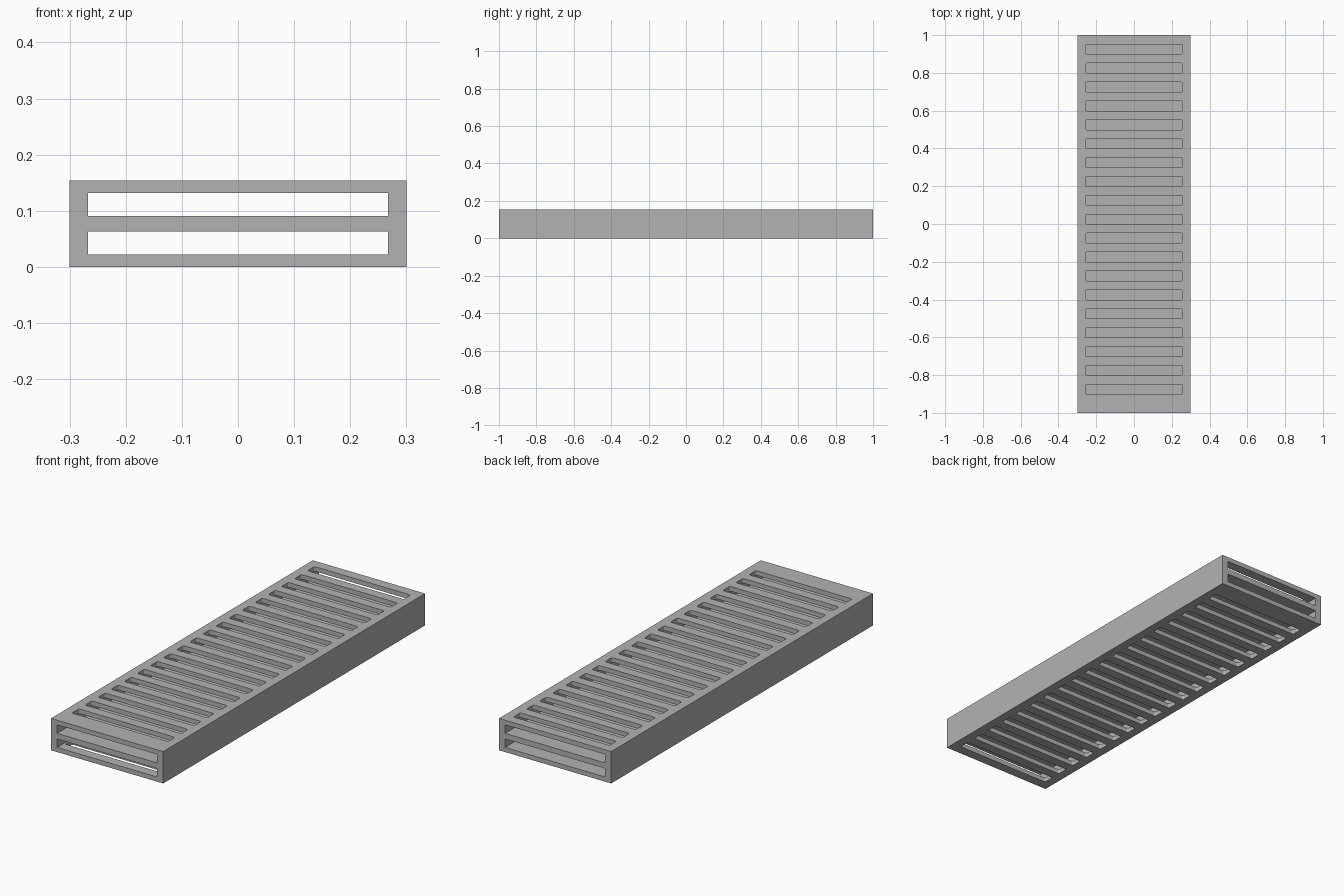
import bpy, bmesh
from mathutils import Matrix, Vector

cube = bpy.data.objects.get("Cube")
if cube:
    bpy.data.objects.remove(cube, do_unlink=True)

HALF_W, HEIGHT = 0.30, 0.154          # body half width and height
WALL = 0.0225                         # top and bottom plate thickness
CHANNEL_HALF, CHANNEL_H = 0.267, 0.041
SLOT_HALF, SLOT_W, ROUND = 0.257, 0.053, 0.008
PITCH, COUNT, SHIFT = 0.10, 19, 0.025

grey = bpy.data.materials.new("grey")
grey.use_nodes = True
colour = (0.45, 0.45, 0.45, 1)
grey.diffuse_color = colour
grey.node_tree.nodes["Principled BSDF"].inputs["Base Color"].default_value = colour


def add_box(bm, centre, size, corner=0):
    """Add a box, optionally with rounded upright corners."""
    verts = bmesh.ops.create_cube(
        bm, size=1, matrix=Matrix.Translation(centre) @ Matrix.Diagonal((*size, 1)))["verts"]
    if corner:
        edges = {e for v in verts for e in v.link_edges
                 if abs(e.verts[0].co.z - e.verts[1].co.z) > 0.001}
        bmesh.ops.bevel(bm, geom=list(edges), offset=corner, segments=4,
                        affect='EDGES', profile=0.5)


def make_object(name, bm):
    mesh = bpy.data.meshes.new(name)
    bm.to_mesh(mesh)
    bm.free()
    mesh.materials.append(grey)
    obj = bpy.data.objects.new(name, mesh)
    bpy.context.collection.objects.link(obj)
    return obj


# Solid block
bm = bmesh.new()
add_box(bm, Vector((0, 0, HEIGHT / 2)), (2 * HALF_W, 2, HEIGHT))
body = make_object("slotted_body", bm)

# Two channels running the full length
bm = bmesh.new()
for z in (WALL + CHANNEL_H / 2, HEIGHT - WALL - CHANNEL_H / 2):
    add_box(bm, Vector((0, 0, z)), (2 * CHANNEL_HALF, 2.2, CHANNEL_H))
channels = make_object("channel_cutter", bm)

# Cross slots through the top and bottom plates, staggered by half a pitch
bm = bmesh.new()
for z, shift in ((HEIGHT, SHIFT), (0, -SHIFT)):
    for i in range(COUNT):
        y = (i - (COUNT - 1) / 2) * PITCH + shift
        add_box(bm, Vector((0, y, z)), (2 * SLOT_HALF, SLOT_W, 2 * WALL + 0.02), ROUND)
slots = make_object("slot_cutter", bm)

# Cut, bake the result and drop the cutters
for cutter in (channels, slots):
    cutter.hide_render = True
    mod = body.modifiers.new(cutter.name, 'BOOLEAN')
    mod.operation = 'DIFFERENCE'
    mod.solver = 'EXACT'
    mod.object = cutter
bpy.context.view_layer.update()
baked = bpy.data.meshes.new_from_object(
    body.evaluated_get(bpy.context.evaluated_depsgraph_get()))
body.modifiers.clear()
body.data = baked
baked.name = "slotted_body"
for cutter in (channels, slots):
    bpy.data.objects.remove(cutter, do_unlink=True)
